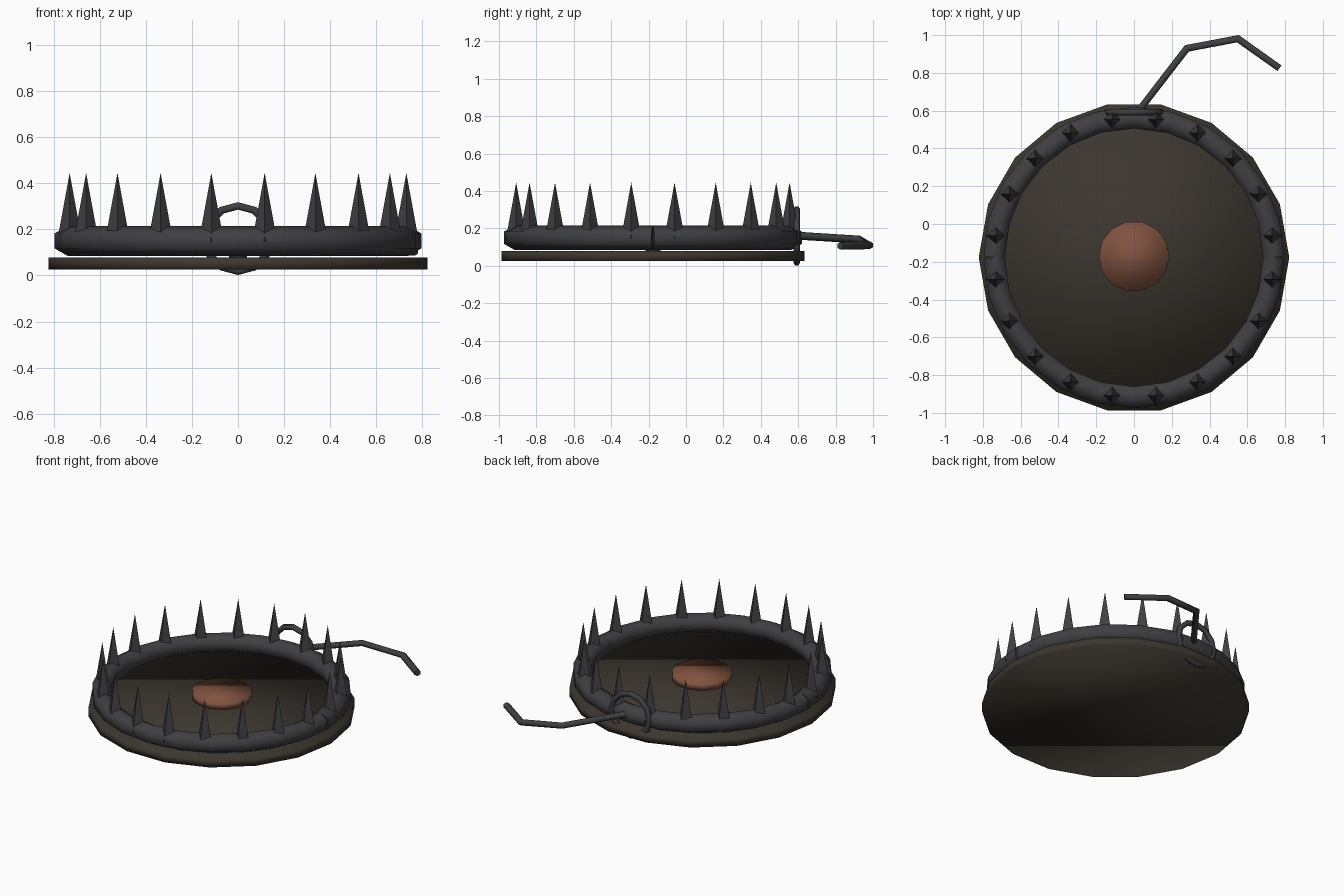
import bpy, bmesh, math
from mathutils import Vector

if "Cube" in bpy.data.objects:
    bpy.data.objects.remove(bpy.data.objects["Cube"])

CY = -0.177          # centre of the trap in y
RING = 0.74          # jaw radius


def material(name, rgb):
    m = bpy.data.materials.new(name)
    m.diffuse_color = (*rgb, 1)
    m.use_nodes = True
    m.node_tree.nodes["Principled BSDF"].inputs["Base Color"].default_value = m.diffuse_color
    return m


IRON = material("dark_iron", (0.05, 0.05, 0.055))
WOOD = material("dark_base", (0.045, 0.037, 0.028))
RUST = material("rust", (0.22, 0.085, 0.05))


def finish(bm, name, mat, smooth):
    bmesh.ops.recalc_face_normals(bm, faces=bm.faces)
    for f in bm.faces:
        f.smooth = smooth
    me = bpy.data.meshes.new(name)
    bm.to_mesh(me)
    bm.free()
    me.materials.append(mat)
    ob = bpy.data.objects.new(name, me)
    bpy.context.collection.objects.link(ob)
    return ob


def cone(name, mat, sides, r1, r2, z0, z1, x=0, y=0, turn=0.0, smooth=True):
    bm = bmesh.new()
    bmesh.ops.create_cone(bm, cap_ends=True, segments=sides, radius1=r1, radius2=r2, depth=z1 - z0)
    if r2 == 0:
        bmesh.ops.remove_doubles(bm, verts=bm.verts, dist=1e-5)
    for v in bm.verts:
        c, s = math.cos(turn), math.sin(turn)
        px, py, pz = v.co
        v.co = (x + c * px - s * py, y + s * px + c * py, pz + (z0 + z1) / 2)
    return finish(bm, name, mat, smooth)


def tube(name, mat, pts, radius, sides=6, up=(0, 0, 1), closed=False):
    """Sweep a polygon, with a corner towards 'up', along a mitred path."""
    pts = [Vector(p) for p in pts]
    n, up = len(pts), Vector(up)
    bm = bmesh.new()
    rings = []
    for i, p in enumerate(pts):
        a = pts[i - 1] if i or closed else None
        b = pts[(i + 1) % n] if i < n - 1 or closed else None
        d1 = (p - a).normalized() if a is not None else (b - p).normalized()
        d2 = (b - p).normalized() if b is not None else d1
        t = (d1 + d2).normalized()
        side = t.cross(up).normalized()
        top = side.cross(t)
        stretch = 1 / max(t.dot(d1), 0.5)
        rings.append([bm.verts.new(p + radius * (math.cos(q) * top + stretch * math.sin(q) * side))
                      for q in (math.tau * k / sides for k in range(sides))])
    for i in range(n if closed else n - 1):
        r, s = rings[i], rings[(i + 1) % n]
        for k in range(sides):
            bm.faces.new((r[k], r[(k + 1) % sides], s[(k + 1) % sides], s[k]))
    if not closed:
        bm.faces.new(rings[0])
        bm.faces.new(rings[-1])
    ob = finish(bm, name, mat, True)
    if not closed:
        # keep the end caps flat
        for f in list(ob.data.polygons)[-2:]:
            f.use_smooth = False
    return ob


# base plate and trigger pan, with a corner towards the back
cone("base_plate", WOOD, 18, 0.822, 0.822, 0.025, 0.078, y=CY, turn=math.pi / 2)
cone("pan_post", IRON, 8, 0.04, 0.04, 0.07, 0.125, y=CY)
cone("trigger_pan", RUST, 14, 0.187, 0.187, 0.118, 0.163, y=CY + 0.006, turn=math.pi / 2)

# two half-ring jaws, ten spikes each
for name, start in (("back", 0.0), ("front", math.pi)):
    path = []
    for i in range(13):
        a = start + math.pi * i / 12
        path.append((RING * math.cos(a), CY + RING * math.sin(a), 0.15))
    tube(name + "_jaw", IRON, path, 0.065)
    for i in range(10):
        a = start + math.pi * (i + 0.5) / 10
        cone(f"{name}_spike_{i + 1}", IRON, 4, 0.055, 0, 0.145, 0.445,
             RING * math.cos(a), CY + RING * math.sin(a), smooth=False)

# upright chain link at the back
link = [(0.142 * math.sin(math.tau * i / 12), 0.592, 0.16 + 0.142 * math.cos(math.tau * i / 12))
        for i in range(12)]
tube("chain_link", IRON, link, 0.018, up=(0, 1, 0), closed=True)

# bent tether leading away from the link
tube("tether", IRON, [(0.01, 0.58, 0.162), (0.28, 0.93, 0.14),
                      (0.55, 0.981, 0.11), (0.77, 0.825, 0.107)], 0.021)
